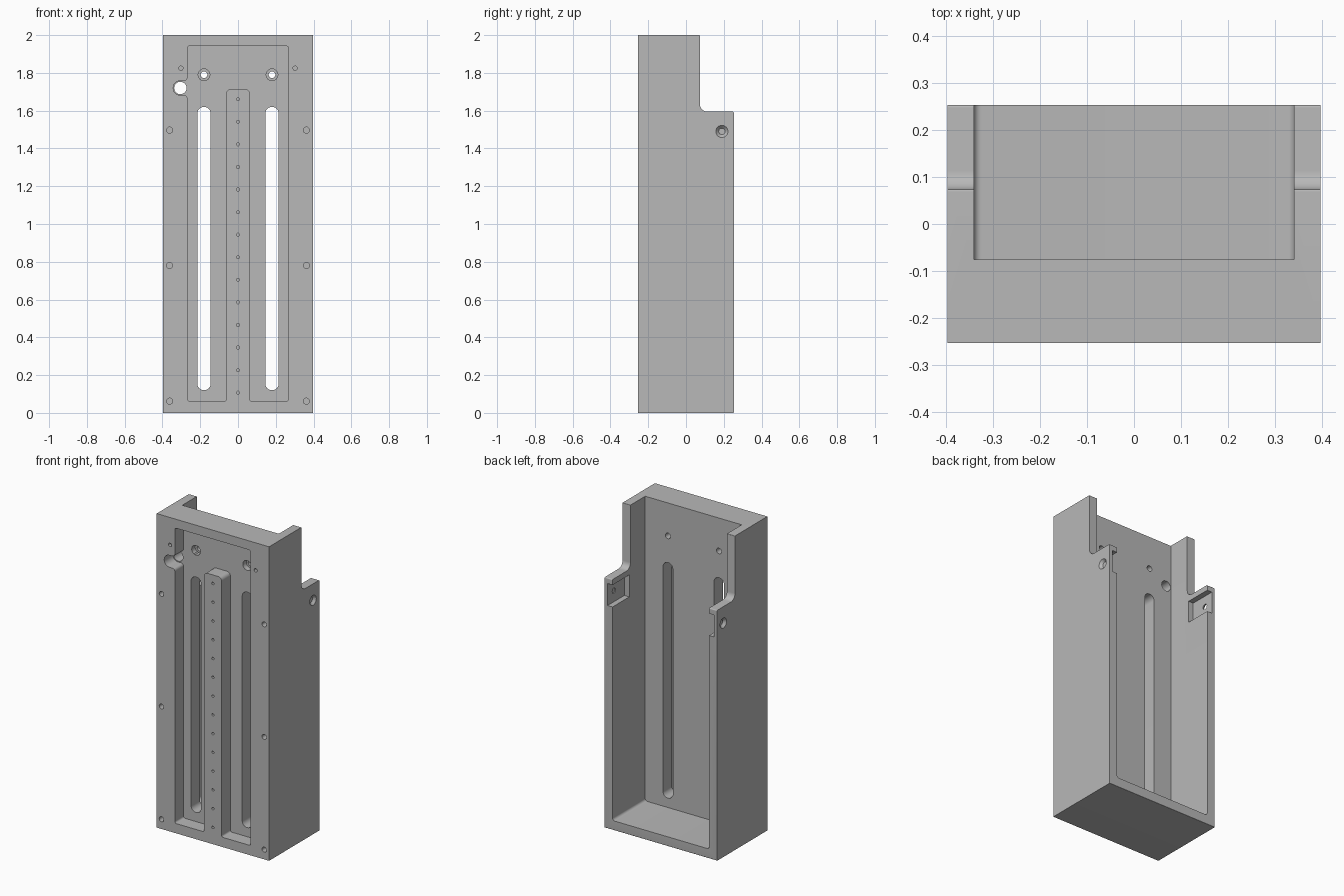
import bpy, bmesh, math
from mathutils import Matrix, Vector

default = bpy.data.objects.get("Cube")
if default:
    bpy.data.objects.remove(default, do_unlink=True)

grey = bpy.data.materials.new("plain_grey")
grey.use_nodes = True
grey.diffuse_color = (0.48, 0.48, 0.48, 1)
grey.node_tree.nodes["Principled BSDF"].inputs["Base Color"].default_value = (0.48, 0.48, 0.48, 1)

# Overall sizes
W, D, H = 0.396, 0.253, 2.0
FRONT, BACK = -D, D
RECESS_FLOOR, CAVITY_FLOOR = -0.165, -0.075
INNER = 0.34


def rounded(corners, steps=8):
    """Outline from right-angled corners (u, v, radius)."""
    out = []
    for i, (u, v, r) in enumerate(corners):
        p = Vector((u, v))
        if r == 0:
            out.append(p)
            continue
        a = (Vector(corners[i - 1][:2]) - p).normalized()
        b = (Vector(corners[(i + 1) % len(corners)][:2]) - p).normalized()
        for k in range(steps + 1):
            t = math.pi / 2 * k / steps
            out.append(p + r * (a + b) - r * (b * math.cos(t) + a * math.sin(t)))
    return out


def rect(u0, u1, v0, v1, r=0):
    return rounded([(u0, v0, r), (u1, v0, r), (u1, v1, r), (u0, v1, r)])


def finish(name, bm):
    bmesh.ops.recalc_face_normals(bm, faces=bm.faces)
    mesh = bpy.data.meshes.new(name)
    bm.to_mesh(mesh)
    bm.free()
    mesh.materials.append(grey)
    obj = bpy.data.objects.new(name, mesh)
    bpy.context.collection.objects.link(obj)
    return obj


def prism(name, outline, axis, lo, hi):
    """Extrude an outline along x (outline in yz) or y (outline in xz)."""
    bm = bmesh.new()
    place = (lambda p, d: (d, p.x, p.y)) if axis == "x" else (lambda p, d: (p.x, d, p.y))
    face = bm.faces.new([bm.verts.new(place(p, lo)) for p in outline])
    new = bmesh.ops.extrude_face_region(bm, geom=[face])["geom"]
    shift = Vector((hi - lo, 0, 0)) if axis == "x" else Vector((0, hi - lo, 0))
    bmesh.ops.translate(bm, vec=shift, verts=[g for g in new if isinstance(g, bmesh.types.BMVert)])
    return finish(name, bm)


def drill(name, start, end, r1, r2=None):
    """Round cutter from start to end, tapered when r2 is given."""
    start, end = Vector(start), Vector(end)
    way = end - start
    turn = way.to_track_quat("Z", "Y").to_matrix().to_4x4()
    bm = bmesh.new()
    bmesh.ops.create_cone(bm, cap_ends=True, segments=24, radius1=r1,
                          radius2=r1 if r2 is None else r2, depth=way.length,
                          matrix=Matrix.Translation((start + end) / 2) @ turn)
    return finish(name, bm)


# Body: stepped side profile with a filleted inner corner
body = prism("housing_body", rounded([
    (FRONT, 0, 0), (BACK, 0, 0.004), (BACK, 1.595, 0.006),
    (0.073, 1.595, 0.04), (0.073, H, 0.004), (FRONT, H, 0)]), "x", -W, W)


def cut(cutter):
    cutter.hide_render = True
    mod = body.modifiers.new("cut", "BOOLEAN")
    mod.operation, mod.solver, mod.object = "DIFFERENCE", "EXACT", cutter
    bpy.context.view_layer.objects.active = body
    bpy.ops.object.modifier_apply(modifier=mod.name)
    bpy.data.objects.remove(cutter, do_unlink=True)


# Rear cavity, open at the back and top
cut(prism("cavity_cutter", rounded([
    (-INNER, 0.06, 0.016), (INNER, 0.06, 0.016),
    (INNER, 2.2, 0), (-INNER, 2.2, 0)]), "y", CAVITY_FLOOR, 0.5))

# Front recess around the central rail, with a side channel for the cable hole
cut(prism("recess_cutter", rounded([
    (-0.268, 0.062, 0.012), (-0.062, 0.062, 0.012), (-0.062, 1.715, 0.025),
    (0.062, 1.715, 0.025), (0.062, 0.062, 0.012), (0.266, 0.062, 0.012),
    (0.266, 1.943, 0.012), (-0.268, 1.943, 0.012), (-0.268, 1.758, 0.018),
    (-0.343, 1.758, 0.037), (-0.343, 1.682, 0.037), (-0.268, 1.682, 0.018)]),
    "y", -0.4, RECESS_FLOOR))
cut(drill("cable_hole", (-0.305, -0.4, 1.72), (-0.305, 0, 1.72), 0.033))

for s in (-1, 1):
    # Long slots and counterbored mounting holes
    x = s * 0.18
    cut(prism("slot_cutter", rect(x - 0.035, x + 0.035, 0.12, 1.62, 0.0345), "y", -0.4, 0))
    cut(drill("mount_bore", (x, -0.3, 1.79), (x, -0.13, 1.79), 0.031))
    cut(drill("mount_hole", (x, -0.2, 1.79), (x, 0, 1.79), 0.018))
    # Blind screw holes in the front frame
    for z in (0.062, 0.78, 1.497):
        cut(drill("frame_hole", (s * 0.362, -0.3, z), (s * 0.362, -0.13, z), 0.016))
    cut(drill("pin_hole", (s * 0.302, -0.3, 1.825), (s * 0.302, -0.17, 1.825), 0.011))
    # Pockets and countersunk holes in the rear ears
    lo, hi = sorted((s * 0.3, s * 0.375))
    cut(prism("ear_pocket", rect(0.085, 0.4, 1.42, 1.56), "x", lo, hi))
    cut(drill("ear_hole", (s * 0.5, 0.19, 1.49), (s * 0.3, 0.19, 1.49), 0.017))
    cut(drill("ear_sink", (s * 0.402, 0.19, 1.49), (s * 0.38, 0.19, 1.49), 0.038, 0.017))

# Row of small blind holes along the rail
for i in range(14):
    z = 0.107 + i * 0.1195
    cut(drill("rail_hole", (0, -0.3, z), (0, -0.18, z), 0.008))

bpy.ops.object.select_all(action="DESELECT")
body.select_set(True)
bpy.context.view_layer.objects.active = body
bpy.ops.object.shade_smooth_by_angle(angle=math.radians(30))
